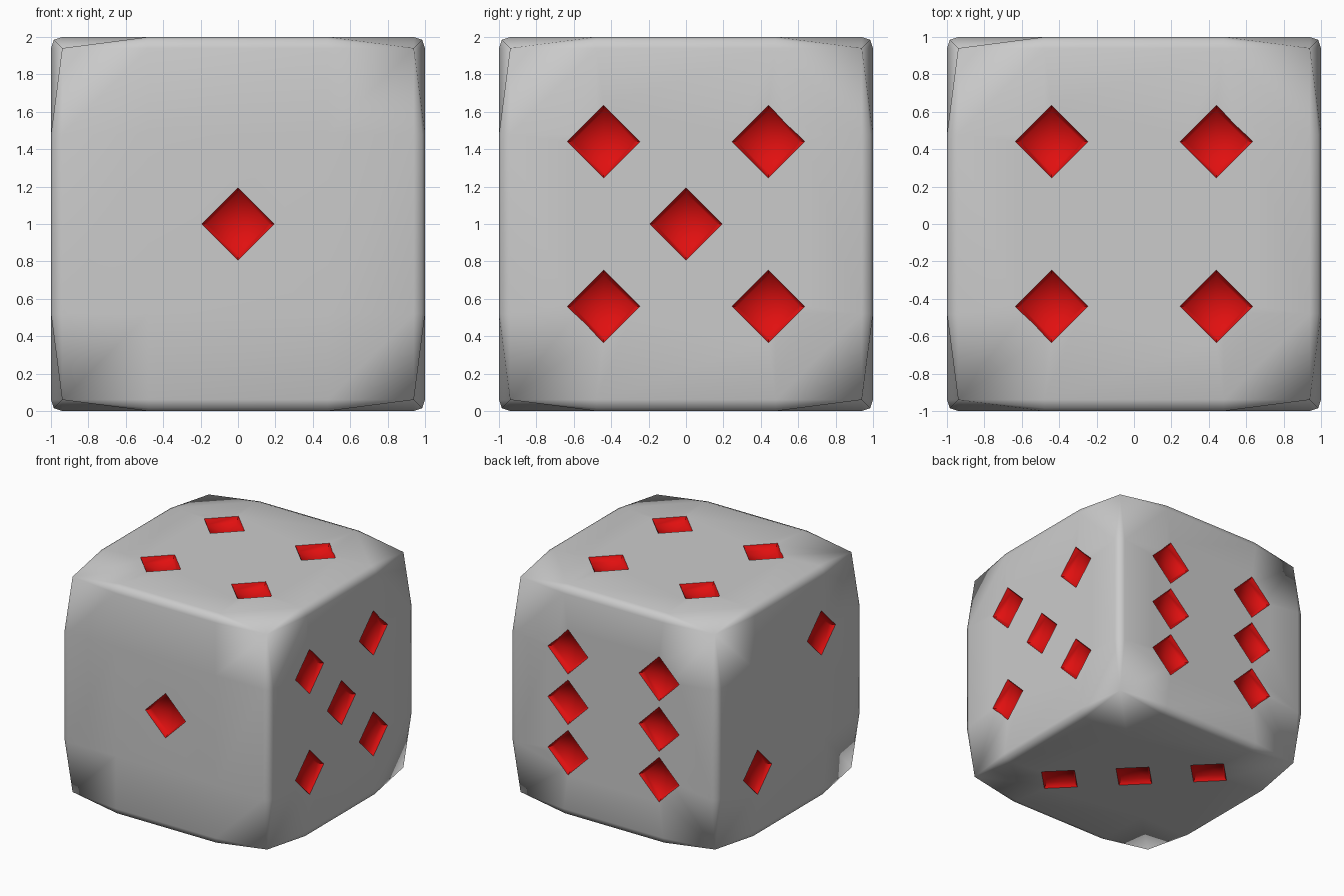
import bpy, bmesh, math
from mathutils import Vector

if "Cube" in bpy.data.objects:
    bpy.data.objects.remove(bpy.data.objects["Cube"])

CORNER, EDGE, RIM, MID = 0.94, 0.985, 0.94, 0.48
P, R = 0.44, 0.195            # pip spacing and half-diagonal
X, Y, Z = Vector((1, 0, 0)), Vector((0, 1, 0)), Vector((0, 0, 1))
LIFT = Z                      # die centre height

diagonal = [(-P, P), (P, -P)]
square = [(a, b) for a in (-P, P) for b in (-P, P)]

# face normal, two in-plane axes, pip positions
FACES = [
    (-Y, X, Z, [(0, 0)]),
    (-X, Y, Z, diagonal),
    (-Z, X, Y, diagonal + [(0, 0)]),
    (Z, X, Y, square),
    (X, Y, Z, square + [(0, 0)]),
    (Y, X, Z, square + [(-P, 0), (P, 0)]),
]


def soften(p):
    """Pull edges in slightly and collapse each corner to one point."""
    outer = sum(abs(c) > 0.9 for c in p)
    full = sum(abs(c) > 0.999 for c in p)
    sign = [math.copysign(1, c) for c in p]
    if outer == 3:
        return Vector([s * CORNER for s in sign])
    if full == 2:
        return Vector([s * EDGE if abs(c) > 0.9 else c for s, c in zip(sign, p)])
    return p


def make_object(name, bm, red):
    bmesh.ops.recalc_face_normals(bm, faces=bm.faces)
    mesh = bpy.data.meshes.new(name)
    bm.to_mesh(mesh)
    bm.free()
    mesh.materials.append(None)
    mesh.materials.append(red)
    obj = bpy.data.objects.new(name, mesh)
    bpy.context.collection.objects.link(obj)
    return obj


red = bpy.data.materials.new("red")
red.diffuse_color = (0.75, 0.005, 0.005, 1)
red.use_nodes = True
red.node_tree.nodes["Principled BSDF"].inputs["Base Color"].default_value = red.diffuse_color

# die body: a grid on each of six sides, with softened edges and corners
body = bmesh.new()
steps = [-1, -RIM, -MID, MID, RIM, 1]
for n, u, v, _ in FACES:
    grid = [[body.verts.new(soften(n + u * a + v * b) + LIFT) for b in steps] for a in steps]
    for i in range(5):
        for j in range(5):
            body.faces.new((grid[i][j], grid[i + 1][j], grid[i + 1][j + 1], grid[i][j + 1]))
bmesh.ops.remove_doubles(body, verts=body.verts, dist=0.0005)
bmesh.ops.dissolve_degenerate(body, edges=body.edges, dist=0.0005)
die = make_object("die", body, red)

# pip cutters: diamonds with a sloped wall and a shallow pointed floor
pips = bmesh.new()
for n, u, v, spots in FACES:
    for a, b in spots:
        c = n + u * a + v * b + LIFT
        rings = []
        for r, h in ((R, 0.1), (R, 0.0), (R - 0.03, -0.045)):
            rings.append([pips.verts.new(c + n * h + d * r) for d in (u, v, -u, -v)])
        tip = pips.verts.new(c - n * 0.07)
        pips.faces.new(rings[0])
        for k in range(4):
            m = (k + 1) % 4
            for p, q in zip(rings, rings[1:]):
                pips.faces.new((p[k], p[m], q[m], q[k]))
            pips.faces.new((rings[2][k], rings[2][m], tip))
for f in pips.faces:
    f.material_index = 1
cutter = make_object("pip_cutter", pips, red)
cutter.hide_render = True

# carve the pips and smooth the body
bpy.context.view_layer.objects.active = die
die.select_set(True)
mod = die.modifiers.new("pips", 'BOOLEAN')
mod.operation = 'DIFFERENCE'
mod.solver = 'EXACT'
mod.material_mode = 'INDEX'
mod.object = cutter
bpy.ops.object.modifier_apply(modifier=mod.name)
bpy.data.objects.remove(cutter)
bpy.ops.object.shade_smooth_by_angle(angle=math.radians(62))
